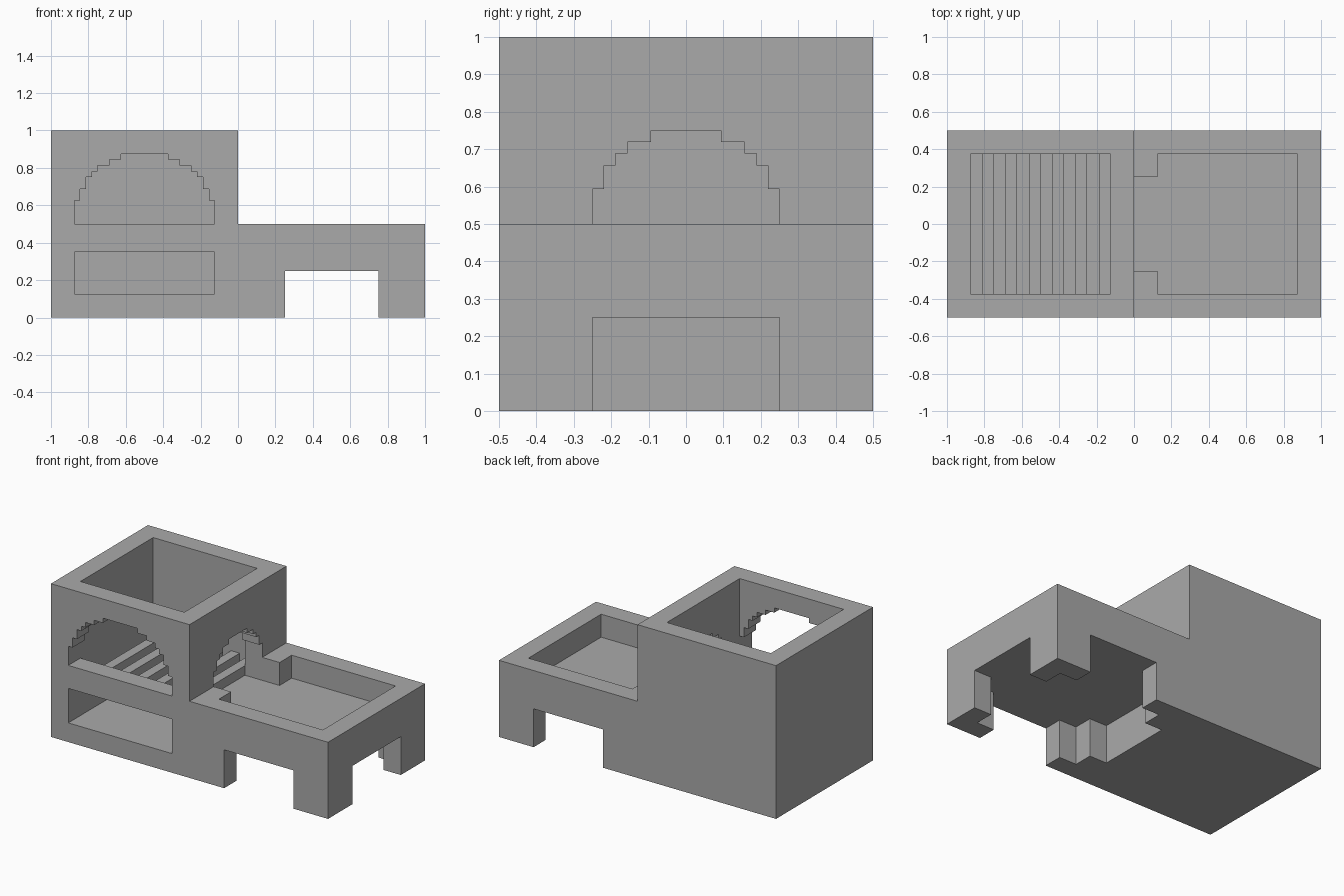
import bpy
import bmesh
import math
from mathutils import Vector

cube = bpy.data.objects.get("Cube")
if cube:
    bpy.data.objects.remove(cube, do_unlink=True)

stone = bpy.data.materials.new("grey_stone")
stone.use_nodes = True
stone.diffuse_color = (0.4, 0.4, 0.4, 1)
stone.node_tree.nodes["Principled BSDF"].inputs["Base Color"].default_value = (0.4, 0.4, 0.4, 1)

WALL = 0.125
INNER = 0.375      # half depth inside the walls
BED = 0.35         # height of the grate and the tray floor


def prism(name, points, axis, lo, hi):
    """Extrude a closed outline along one axis, from lo to hi."""
    place = {
        "x": lambda a, b, t: (t, a, b),
        "y": lambda a, b, t: (a, t, b),
        "z": lambda a, b, t: (a, b, t),
    }[axis]
    bm = bmesh.new()
    face = bm.faces.new([bm.verts.new(place(a, b, lo)) for a, b in points])
    solid = bmesh.ops.extrude_face_region(bm, geom=[face])
    moved = [v for v in solid["geom"] if isinstance(v, bmesh.types.BMVert)]
    bmesh.ops.translate(bm, verts=moved, vec=Vector(place(0, 0, hi - lo)))
    bmesh.ops.recalc_face_normals(bm, faces=bm.faces)
    mesh = bpy.data.meshes.new(name)
    bm.to_mesh(mesh)
    bm.free()
    mesh.materials.append(stone)
    obj = bpy.data.objects.new(name, mesh)
    bpy.context.scene.collection.objects.link(obj)
    return obj


def box(name, x0, x1, y0, y1, z0, z1):
    return prism(name, [(x0, y0), (x1, y0), (x1, y1), (x0, y1)], "z", z0, z1)


def stepped_arch(centre, bottom, steps):
    """Outline of an arch whose sides climb in (half width, height) steps."""
    right, z = [], bottom
    for half, top in steps:
        right += [(half, z), (half, top)]
        z = top
    left = [(-h, t) for h, t in reversed(right)]
    return [(centre + h, t) for h, t in right + left]


def tray_plan(start):
    """Tray outline with a narrower neck towards the oven."""
    side = [(start, 0.25), (WALL, 0.25), (WALL, INNER), (0.875, INNER)]
    return side + [(x, -y) for x, y in reversed(side)]


def carve(target, cutter):
    cutter.hide_render = True
    mod = target.modifiers.new(cutter.name, "BOOLEAN")
    mod.operation = "DIFFERENCE"
    mod.solver = "EXACT"
    mod.object = cutter
    bpy.context.view_layer.objects.active = target
    bpy.ops.object.modifier_apply(modifier=mod.name)
    bpy.data.objects.remove(cutter, do_unlink=True)


# Oven tower with the lower table beside it
body = prism("oven_and_table",
             [(-1, 0), (1, 0), (1, 0.5), (0, 0.5), (0, 1), (-1, 1)], "y", -0.5, 0.5)

# Open chamber, ash slot and front arch
carve(body, box("chamber", -0.875, -WALL, -INNER, INNER, WALL, 1.1))
carve(body, box("ash_slot", -0.875, -WALL, -0.6, -0.3, WALL, BED))
front_steps = [(0.375, 0.625), (0.344, 0.688), (0.313, 0.75), (0.281, 0.781),
               (0.25, 0.813), (0.188, 0.844), (0.125, 0.875)]
carve(body, prism("front_arch", stepped_arch(-0.5, 0.5, front_steps), "y", -0.6, -0.3))

# Side arch opening onto the sunken tray
side_steps = [(0.25, 0.594), (0.219, 0.656), (0.188, 0.688), (0.156, 0.719), (0.094, 0.75)]
carve(body, prism("side_arch", stepped_arch(0, 0.45, side_steps), "x", -0.2, 0.06))
carve(body, prism("tray", tray_plan(-0.2), "z", BED, 0.55))

# Hollow beneath the table and gaps that leave corner legs
carve(body, prism("under_table", tray_plan(0), "z", -0.1, 0.25))
carve(body, box("front_back_gap", 0.25, 0.75, -0.6, 0.6, -0.1, 0.25))
carve(body, box("end_gap", 0.7, 1.1, -0.25, 0.25, -0.1, 0.25))

# Merge flat neighbouring faces
bm = bmesh.new()
bm.from_mesh(body.data)
bmesh.ops.remove_doubles(bm, verts=bm.verts, dist=0.0001)
bmesh.ops.dissolve_limit(bm, angle_limit=math.radians(1), verts=bm.verts, edges=bm.edges)
bm.to_mesh(body.data)
bm.free()

# Grate bars across the chamber
BAR = 0.0625
for i in range(6):
    x = -0.875 + BAR * (2 * i + 1)
    box(f"grate_bar_{i + 1}", x, x + BAR, -INNER, INNER, BED, BED + BAR)
